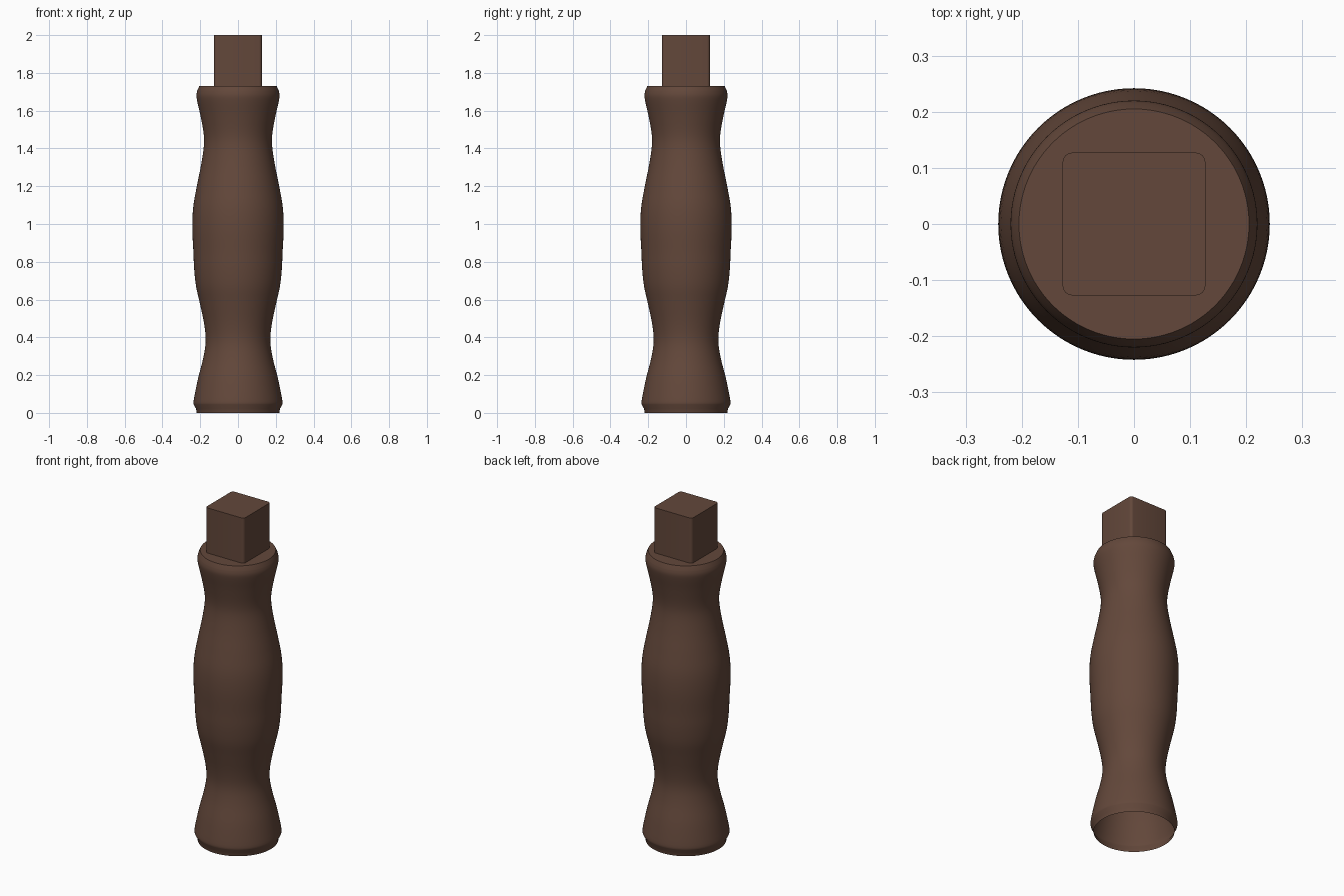
import bpy, bmesh, math

if "Cube" in bpy.data.objects:
    bpy.data.objects.remove(bpy.data.objects["Cube"])

wood = bpy.data.materials.new("dark brown wood")
wood.diffuse_color = (0.125, 0.064, 0.043, 1)
wood.use_nodes = True
wood.node_tree.nodes["Principled BSDF"].inputs["Base Color"].default_value = wood.diffuse_color


def finish(bm, name, angle):
    bmesh.ops.recalc_face_normals(bm, faces=bm.faces)
    mesh = bpy.data.meshes.new(name)
    bm.to_mesh(mesh)
    bm.free()
    ob = bpy.data.objects.new(name, mesh)
    bpy.context.collection.objects.link(ob)
    mesh.materials.append(wood)
    bpy.ops.object.select_all(action='DESELECT')
    ob.select_set(True)
    bpy.context.view_layer.objects.active = ob
    bpy.ops.object.shade_smooth_by_angle(angle=math.radians(angle))
    return ob


def smooth_profile(pts, steps):
    # Catmull-Rom curve through (radius, height) points
    p = [pts[0]] + pts + [pts[-1]]
    out = []
    for a, b, c, d in zip(p, p[1:], p[2:], p[3:]):
        for i in range(steps):
            t = i / steps
            out.append(tuple(0.5 * (2 * b[k] + (c[k] - a[k]) * t
                       + (2 * a[k] - 5 * b[k] + 4 * c[k] - d[k]) * t * t
                       + (3 * b[k] - a[k] - 3 * c[k] + d[k]) * t ** 3) for k in (0, 1)))
    return out + [pts[-1]]


# Turned grip: swelling lathe profile, open underneath, closed on top
body = [(0.235, 0.045), (0.234, 0.07), (0.212, 0.18), (0.184, 0.29), (0.171, 0.38),
        (0.179, 0.47), (0.202, 0.58), (0.222, 0.67), (0.232, 0.76), (0.236, 0.85),
        (0.242, 0.98), (0.237, 1.09), (0.218, 1.20), (0.196, 1.31), (0.181, 1.41),
        (0.182, 1.48), (0.198, 1.57), (0.215, 1.645), (0.22, 1.68), (0.216, 1.705)]
profile = [(0.219, 0.0), (0.222, 0.022)] + smooth_profile(body, 4) + [(0.205, 1.73)]
SEG = 96
bm = bmesh.new()
rings = [[bm.verts.new((r * math.cos(2 * math.pi * i / SEG),
                        r * math.sin(2 * math.pi * i / SEG), z)) for i in range(SEG)]
         for r, z in profile]
for lo, hi in zip(rings, rings[1:]):
    for i in range(SEG):
        j = (i + 1) % SEG
        bm.faces.new((lo[i], lo[j], hi[j], hi[i]))
bm.faces.new(rings[-1])
finish(bm, "grip", 40)

# Square tang with softened upright corners
H, Z0, Z1 = 0.127, 1.73, 2.0
bm = bmesh.new()
bmesh.ops.create_cube(bm, size=1)
for v in bm.verts:
    v.co = (v.co.x * 2 * H, v.co.y * 2 * H, Z1 if v.co.z > 0 else Z0)
upright = [e for e in bm.edges if abs(e.verts[0].co.z - e.verts[1].co.z) > 0.1]
bmesh.ops.bevel(bm, geom=upright, offset=0.016, segments=4, profile=0.5, affect='EDGES')
bottom = [f for f in bm.faces if f.calc_center_median().z < Z0 + 0.001]
bmesh.ops.delete(bm, geom=bottom, context='FACES_ONLY')
finish(bm, "square_tang", 40)
